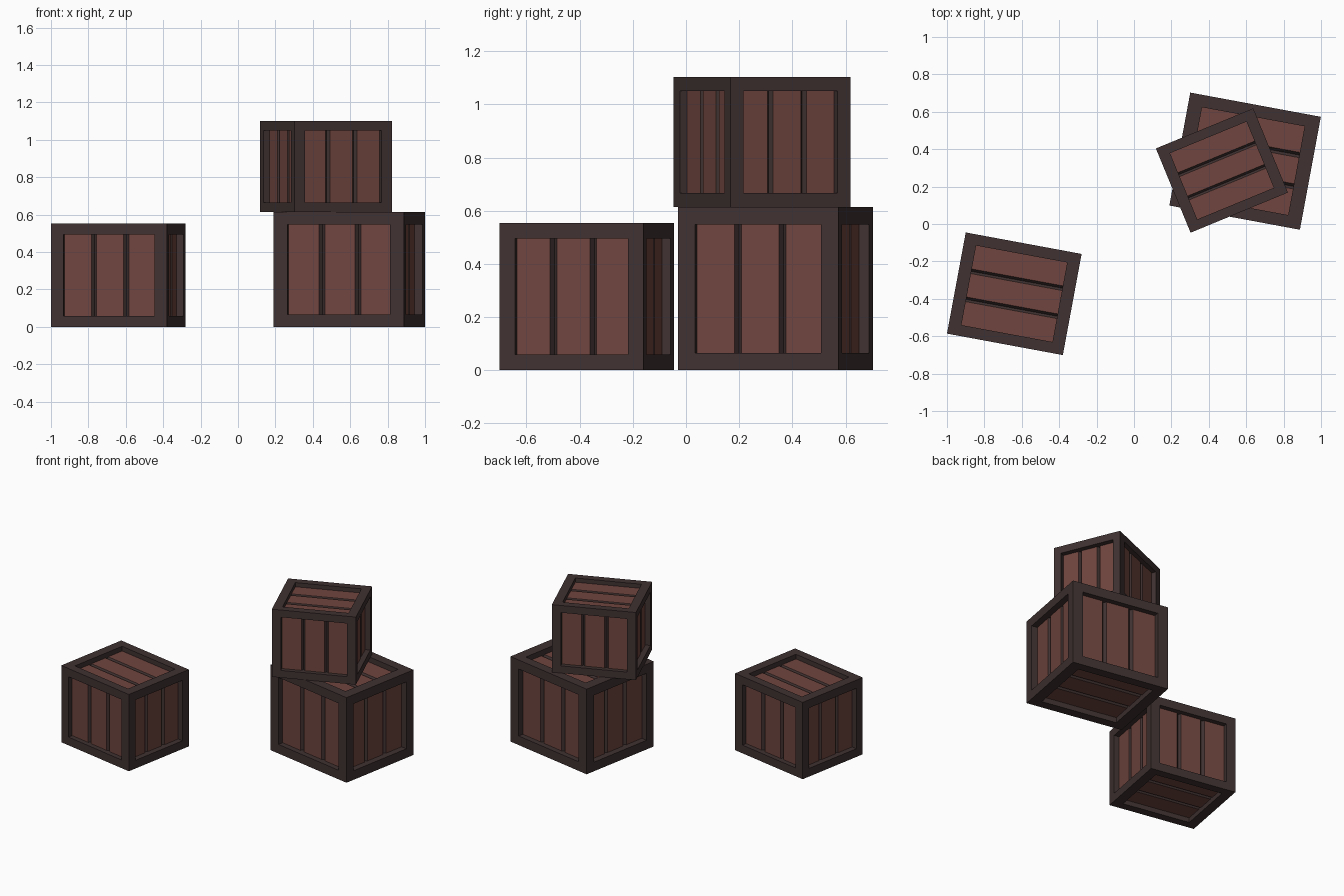
import bpy, bmesh, math
from mathutils import Vector

if "Cube" in bpy.data.objects:
    bpy.data.objects.remove(bpy.data.objects["Cube"])


def material(name, rgb):
    m = bpy.data.materials.new(name)
    m.diffuse_color = (*rgb, 1)
    m.use_nodes = True
    m.node_tree.nodes["Principled BSDF"].inputs["Base Color"].default_value = m.diffuse_color
    return m


DARK = material("dark frame wood", (0.051, 0.031, 0.031))
RED = material("red brown planks", (0.162, 0.060, 0.049))

# Proportions of a unit crate
OUT, INNER = 0.5, 0.393      # half size, half opening
RECESS, GROOVE = 0.062, 0.03  # plank recess, groove depth below planks
GAP = 0.046                  # groove width
X, Y, Z = Vector((1, 0, 0)), Vector((0, 1, 0)), Vector((0, 0, 1))
SIDES = [(X, Y), (-X, Y), (Y, X), (-Y, X), (Z, Y), (-Z, Y)]  # normal, direction across planks


def finish(bm, name, mats, centre, size, angle):
    bmesh.ops.remove_doubles(bm, verts=bm.verts, dist=1e-5)
    mesh = bpy.data.meshes.new(name)
    bm.to_mesh(mesh)
    bm.free()
    for m in mats:
        mesh.materials.append(m)
    ob = bpy.data.objects.new(name, mesh)
    ob.location, ob.scale = centre, size
    ob.rotation_euler.z = math.radians(angle)
    bpy.context.collection.objects.link(ob)


def crate(name, centre, size, angle):
    frame, planks = bmesh.new(), bmesh.new()
    for n, s in SIDES:
        l = n.cross(s)

        def quad(bm, pts, mat=0):
            f = bm.faces.new([bm.verts.new(s * a + l * b + n * d) for a, b, d in pts])
            f.material_index = mat

        # Frame border and the walls of its opening
        corners = [(-1, -1), (1, -1), (1, 1), (-1, 1)]
        floor = OUT - RECESS
        rings = [(OUT, OUT), (INNER, OUT), (INNER, floor - GROOVE)]
        for (r0, d0), (r1, d1) in zip(rings, rings[1:]):
            for k in range(4):
                p, q = corners[k], corners[(k + 1) % 4]
                quad(frame, [(p[0] * r0, p[1] * r0, d0), (q[0] * r0, q[1] * r0, d0),
                             (q[0] * r1, q[1] * r1, d1), (p[0] * r1, p[1] * r1, d1)])

        # Three planks with dark grooves between
        width = (2 * INNER - 2 * GAP) / 3
        for k in range(3):
            a = -INNER + k * (width + GAP)
            b = a + width
            quad(planks, [(a, -INNER, floor), (b, -INNER, floor),
                          (b, INNER, floor), (a, INNER, floor)])
            if k < 2:
                profile = [(b, floor), (b + GAP / 2, floor - GROOVE), (b + GAP, floor)]
                for (a0, d0), (a1, d1) in zip(profile, profile[1:]):
                    quad(planks, [(a0, -INNER, d0), (a1, -INNER, d1),
                                  (a1, INNER, d1), (a0, INNER, d0)], 1)
    finish(frame, name + "_frame", [DARK], centre, size, angle)
    finish(planks, name + "_planks", [RED, DARK], centre, size, angle)


crate("left_crate", (-0.64, -0.373, 0.277), (0.63, 0.55, 0.554), -10.5)
crate("large_crate", (0.594, 0.336, 0.307), (0.71, 0.614, 0.614), -10.5)
crate("top_crate", (0.47, 0.286, 0.858), (0.563, 0.487, 0.488), 22.4)
